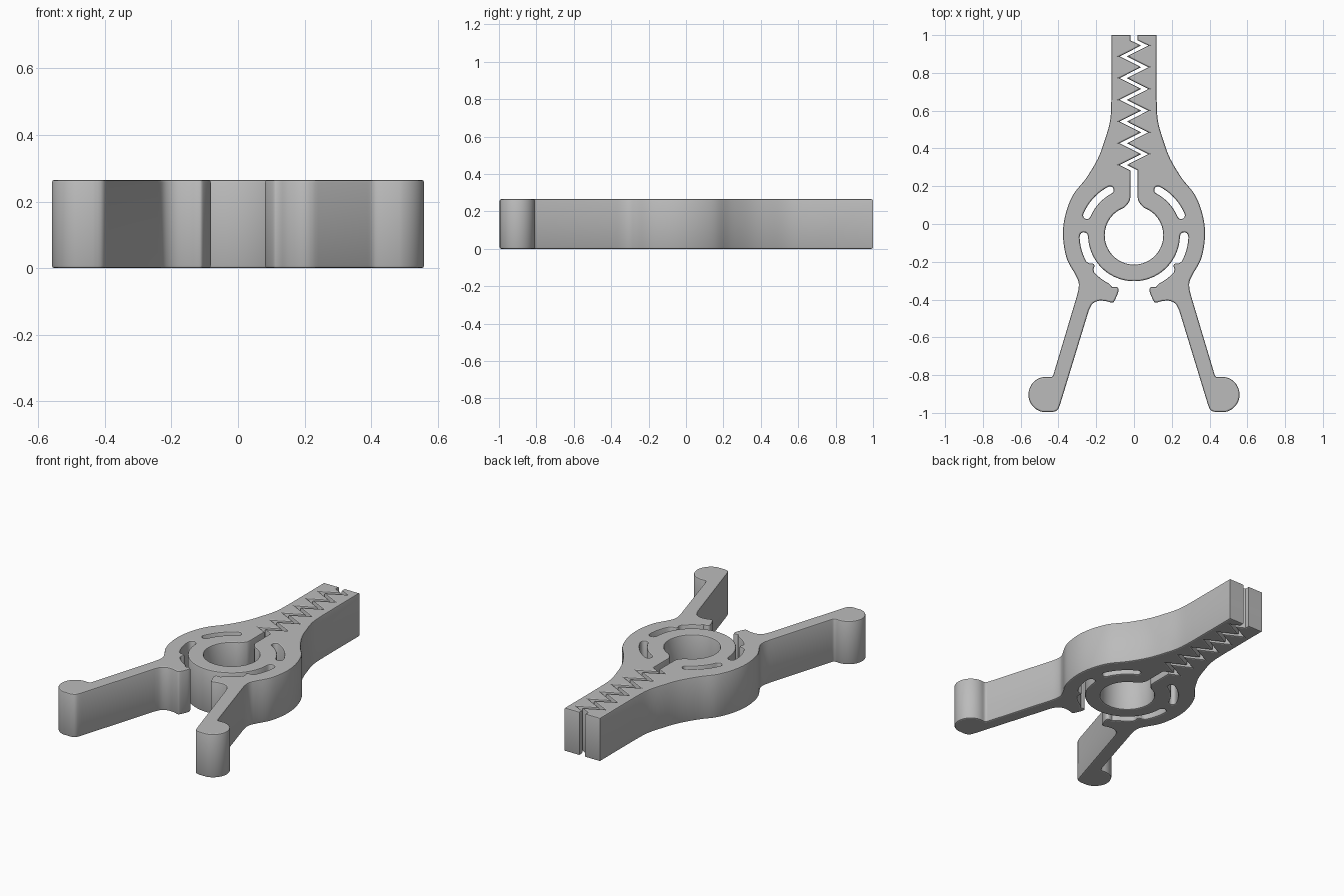
import bpy
import bmesh
import math

cube = bpy.data.objects.get("Cube")
if cube:
    bpy.data.objects.remove(cube, do_unlink=True)

HEIGHT = 0.265
EDGE = 0.008          # rounding of the rims
CY = -0.06            # ring centre on y
GAP = 0.019           # half width of the slit between the jaws


def arc(cx, cy, r, start, end, steps=12):
    angles = [math.radians(start + (end - start) * i / steps) for i in range(steps + 1)]
    return [(cx + r * math.cos(a), cy + r * math.sin(a)) for a in angles]


def polar(r, degrees):
    return arc(0, CY, r, degrees, degrees, 1)[0]


def smooth(pts, steps=5):
    """Rounded path through the given points."""
    out = []
    for i in range(len(pts) - 1):
        p0, p1, p2 = pts[max(i - 1, 0)], pts[i], pts[i + 1]
        p3 = pts[min(i + 2, len(pts) - 1)]
        for s in range(steps):
            t = s / steps
            out.append(tuple(
                b + 0.5 * t * (c - a + t * (2 * a - 5 * b + 4 * c - d + t * (3 * (b - c) + d - a)))
                for a, b, c, d in zip(p0, p1, p2, p3)))
    return out + [pts[-1]]


def mirror(pts):
    return [(-x, y) for x, y in reversed(pts)]


# Outer flank: straight jaw, flared shoulder, waist
outer = [(0.12, 1.0)] + smooth([
    (0.12, 0.66), (0.126, 0.55), (0.153, 0.45), (0.192, 0.345), (0.255, 0.24),
    (0.322, 0.155), (0.363, 0.05), (0.376, -0.06), (0.357, -0.18),
    (0.312, -0.265), (0.294, -0.305), (0.294, -0.345), (0.305, -0.39)])

# Handle with round grip end
outer += smooth([(0.426, -0.795), (0.432, -0.808), (0.445, -0.811)], 3)
outer += arc(0.465, -0.903, 0.094, 95, -78, 24)
outer += smooth([(0.435, -0.996), (0.405, -0.985), (0.388, -0.945)], 4)

# Inside of the handle and stop hook
outer += smooth([(0.24, -0.46), (0.222, -0.425), (0.19, -0.407), (0.15, -0.408),
                 (0.12, -0.416), (0.104, -0.408), (0.082, -0.355), (0.09, -0.334),
                 (0.115, -0.335)], 4)

# Spring gap: hook face, latch bump, rounded inner end, ring outside
outer += arc(0, CY, 0.288, -63, -43, 8)
outer += smooth([polar(0.28, -40), polar(0.264, -37.5), polar(0.264, -34.5),
                 polar(0.28, -32)], 3)
outer += arc(0, CY, 0.288, -29, -2, 8)
outer += arc(0.2655, CY - 0.005, 0.0215, 10, 170, 8)
outer += arc(0, CY, 0.243, -3, -90, 24)

# Toothed parting line, shared by both jaws
zigzag = [(0, 1.0), (0, 0.972)]
for i in range(6):
    y = 0.945 - 0.115 * i
    zigzag += [(0.057, y), (-0.057, y - 0.0575)]
zigzag += [(0, 0.284)]
teeth_left = [(x - GAP, y) for x, y in zigzag]
teeth_right = [(x + GAP, y) for x, y in reversed(zigzag)]

# Slit mouth and ring bore
mouth = smooth([(GAP, 0.15), (0.022, 0.125), (0.036, 0.103)], 3)
bore = arc(0, CY, 0.155, 110, 430, 56)

outline = outer + mirror(outer)[1:] + teeth_left + mirror(mouth)[::-1][::-1]
outline = outer + mirror(outer)[1:] + teeth_left
outline += [(-x, y) for x, y in mouth] + bore + mouth[::-1] + teeth_right

# Curved relief slots in the shoulders
slot = arc(0, CY, 0.291, 23, 62, 14)
slot += arc(*polar(0.271, 62), 0.02, 72, 232, 8)
slot += arc(0, CY, 0.251, 62, 23, 14)
slot += arc(*polar(0.271, 23), 0.02, -147, 13, 8)

# Body: one filled outline with rounded rims
curve = bpy.data.curves.new("clip_body", "CURVE")
curve.dimensions = "2D"
curve.fill_mode = "BOTH"
curve.extrude = HEIGHT / 2 - EDGE
curve.bevel_depth = EDGE
curve.bevel_resolution = 1
curve.offset = -EDGE
for loop in (outline, slot, mirror(slot)):
    # Drop coincident neighbours
    pts = [p for i, p in enumerate(loop) if math.dist(p, loop[i - 1]) > 0.0015]
    spline = curve.splines.new("POLY")
    spline.points.add(len(pts) - 1)
    for point, (x, y) in zip(spline.points, pts):
        point.co = (x, y, 0, 1)
    spline.use_cyclic_u = True

body = bpy.data.objects.new("clip_body", curve)
bpy.context.collection.objects.link(body)
body.location.z = HEIGHT / 2
for obj in bpy.context.selected_objects:
    obj.select_set(False)
body.select_set(True)
bpy.context.view_layer.objects.active = body
bpy.ops.object.convert(target="MESH")
body = bpy.context.view_layer.objects.active

# Weld caps to walls
bm = bmesh.new()
bm.from_mesh(body.data)
bmesh.ops.remove_doubles(bm, verts=bm.verts, dist=0.0002)
bmesh.ops.recalc_face_normals(bm, faces=bm.faces)
bm.to_mesh(body.data)
bm.free()

# Smooth walls, flat caps
bpy.ops.object.shade_smooth_by_angle(angle=math.radians(35))
for face in body.data.polygons:
    if abs(face.normal.z) > 0.99:
        face.use_smooth = False

# Plain grey plastic
grey = bpy.data.materials.new("grey_plastic")
grey.use_nodes = True
color = (0.5, 0.5, 0.5, 1)
grey.diffuse_color = color
grey.node_tree.nodes["Principled BSDF"].inputs["Base Color"].default_value = color
body.data.materials.clear()
body.data.materials.append(grey)
